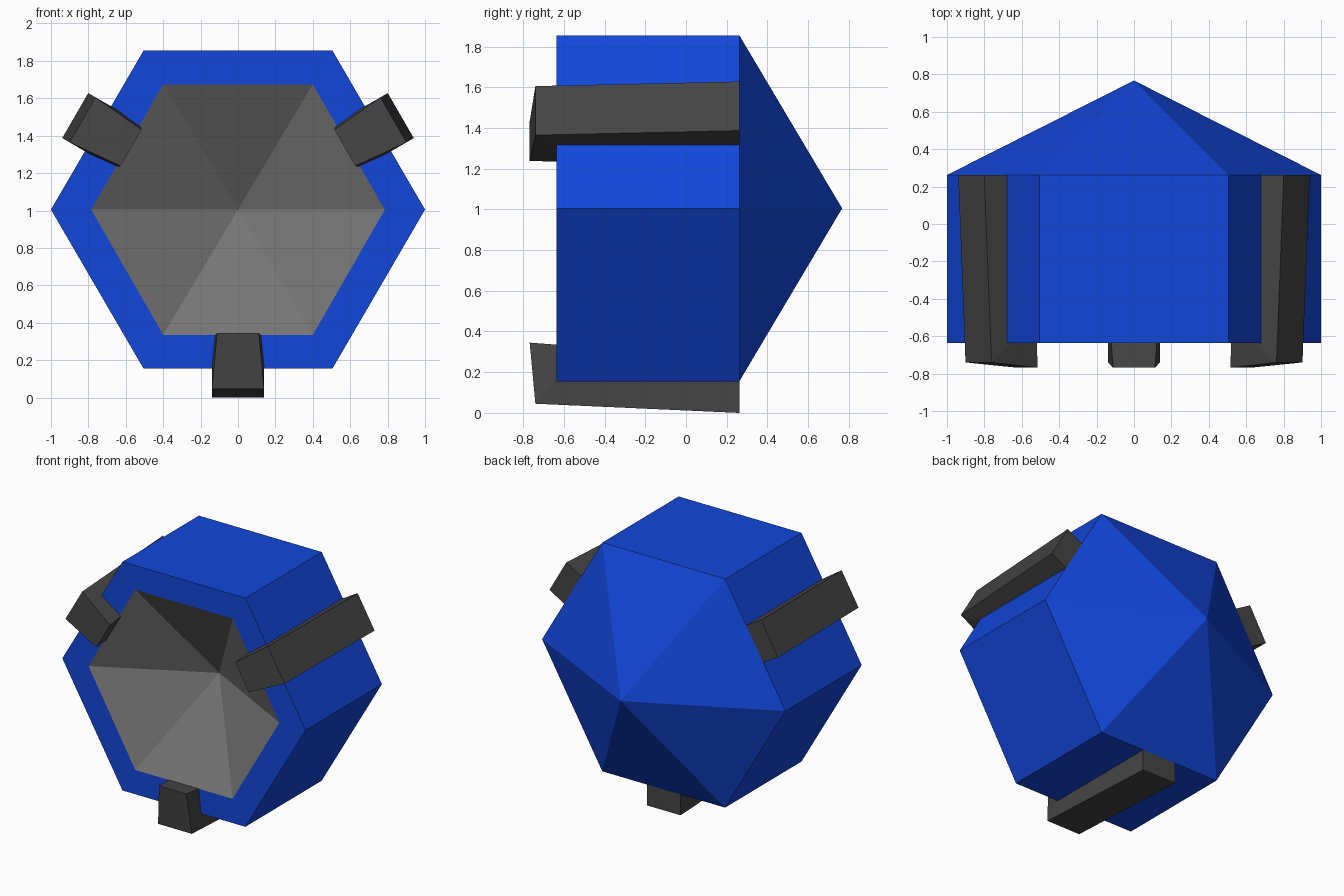
import bpy, bmesh, math
from mathutils import Matrix, Vector

if "Cube" in bpy.data.objects:
    bpy.data.objects.remove(bpy.data.objects["Cube"])

CZ = 1.005  # height of the body axis


def mat(name, rgb):
    m = bpy.data.materials.new(name)
    m.diffuse_color = (*rgb, 1)
    m.use_nodes = True
    m.node_tree.nodes["Principled BSDF"].inputs["Base Color"].default_value = m.diffuse_color
    return m


blue = mat("blue", (0.006, 0.061, 0.70))
grey = mat("mid grey", (0.18, 0.18, 0.18))
dark = mat("dark grey", (0.06, 0.06, 0.06))


def finish(name, bm, mats):
    bmesh.ops.recalc_face_normals(bm, faces=bm.faces[:])
    me = bpy.data.meshes.new(name)
    bm.to_mesh(me)
    bm.free()
    for m in mats:
        me.materials.append(m)
    ob = bpy.data.objects.new(name, me)
    bpy.context.collection.objects.link(ob)
    return ob


# Hexagonal shell: recessed front dish, rim, side walls, pointed back
bm = bmesh.new()


def hex_ring(tip, corner_x, half_h, y):
    pts = [(tip, 0), (corner_x, half_h), (-corner_x, half_h),
           (-tip, 0), (-corner_x, -half_h), (corner_x, -half_h)]
    return [bm.verts.new((x, y, CZ + z)) for x, z in pts]


dish = hex_ring(0.785, 0.40, 0.67, -0.635)
front = hex_ring(1.0, 0.505, 0.85, -0.635)
back = hex_ring(1.0, 0.505, 0.85, 0.262)
dish_tip = bm.verts.new((0, -0.22, CZ))
back_tip = bm.verts.new((0, 0.767, CZ))
for i in range(6):
    j = (i + 1) % 6
    bm.faces.new((dish[i], dish[j], dish_tip)).material_index = 1
    bm.faces.new((dish[i], dish[j], front[j], front[i]))
    bm.faces.new((front[i], front[j], back[j], back[i]))
    bm.faces.new((back[i], back[j], back_tip))
finish("hexagonal_body", bm, [blue, grey])

# Three hooked clamps around the body: (y, z, half width) side profile
profile = [(0.262, 0.0, 0.139), (-0.74, 0.045, 0.139), (-0.768, 0.345, 0.112),
           (-0.632, 0.335, 0.122), (-0.632, 0.17, 0.139), (0.262, 0.17, 0.139)]
for name, angle in (("bottom_clamp", 0), ("right_clamp", 120), ("left_clamp", 240)):
    bm = bmesh.new()
    left = [bm.verts.new((-w, y, z - CZ)) for y, z, w in profile]
    right = [bm.verts.new((w, y, z - CZ)) for y, z, w in profile]
    n = len(profile)
    for side in (left, right):  # split the L into two flat quads
        bm.faces.new((side[0], side[1], side[4], side[5]))
        bm.faces.new((side[1], side[2], side[3], side[4]))
    for i in range(n):
        j = (i + 1) % n
        bm.faces.new((left[i], left[j], right[j], right[i]))
    bm.transform(Matrix.Translation((0, 0, CZ)) @ Matrix.Rotation(-math.radians(angle), 4, "Y"))
    finish(name, bm, [dark])
